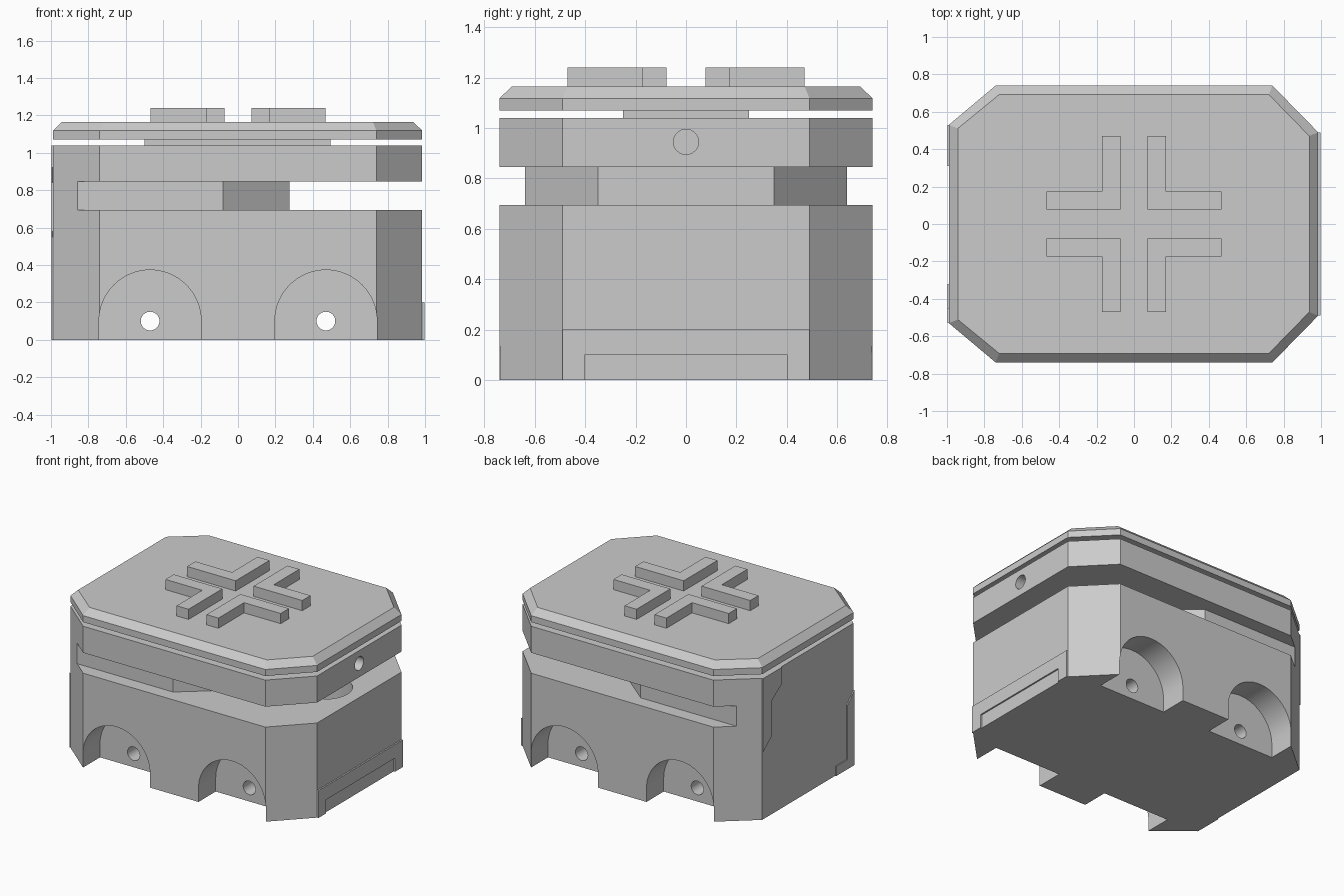
import bpy, bmesh, math
from mathutils import Matrix

cube = bpy.data.objects.get("Cube")
if cube:
    bpy.data.objects.remove(cube, do_unlink=True)

GREY = 0.6
mat = bpy.data.materials.new("plain grey")
mat.use_nodes = True
mat.diffuse_color = (GREY, GREY, GREY, 1)
mat.node_tree.nodes["Principled BSDF"].inputs["Base Color"].default_value = (GREY, GREY, GREY, 1)

# (a, b, depth) -> world, for prisms extruded along each axis
AXES = {
    "z": lambda a, b, d: (a, b, d),
    "y": lambda a, b, d: (a, d, b),
    "x": lambda a, b, d: (d, a, b),
}


def prism(name, pts, lo, hi, axis="z", top=None):
    """Extrude a profile between two depths, optionally to a different end profile."""
    bm = bmesh.new()
    place = AXES[axis]
    start = [bm.verts.new(place(a, b, lo)) for a, b in pts]
    end = [bm.verts.new(place(a, b, hi)) for a, b in (top or pts)]
    bm.faces.new(start)
    bm.faces.new(end)
    for i in range(len(pts)):
        j = (i + 1) % len(pts)
        bm.faces.new((start[i], start[j], end[j], end[i]))
    bmesh.ops.recalc_face_normals(bm, faces=bm.faces)
    me = bpy.data.meshes.new(name)
    bm.to_mesh(me)
    bm.free()
    me.materials.append(mat)
    ob = bpy.data.objects.new(name, me)
    bpy.context.collection.objects.link(ob)
    return ob


def rect(a0, a1, b0, b1):
    return [(a0, b0), (a1, b0), (a1, b1), (a0, b1)]


def arc(a, b, r, sweep=2 * math.pi, n=32):
    count = n if sweep > 6 else n + 1
    return [(a + r * math.cos(sweep * i / n), b + r * math.sin(sweep * i / n)) for i in range(count)]


def octagon(left, right, inset=0.0):
    """Corner-cut plan, with slightly different cuts at each end."""
    k = inset * 0.4
    half = [(right - inset, 0.49 - k), (0.74 - k, 0.74 - inset),
            (-0.74 + k, 0.74 - inset), (-left + inset, 0.53 - k)]
    return half + [(x, -y) for x, y in reversed(half)]


def cut(ob, cutters):
    for c in cutters:
        m = ob.modifiers.new("cut", "BOOLEAN")
        m.operation, m.solver, m.object = "DIFFERENCE", "EXACT", c
    bpy.context.view_layer.update()
    me = bpy.data.meshes.new_from_object(ob.evaluated_get(bpy.context.evaluated_depsgraph_get()))
    ob.modifiers.clear()
    ob.data = me
    for c in cutters:
        bpy.data.objects.remove(c, do_unlink=True)
    me.shade_smooth()
    me.set_sharp_from_angle(angle=math.radians(25))


# Hull, with the open slit that leaves a narrower core and a solid rear spine
hull = prism("hull", octagon(0.99, 0.985), 0, 1.04)
core = [(-1.2, 0.64), (-0.08, 0.64), (0.275, 0.35)]
slit = core + [(x, -y) for x, y in reversed(core)] + [(-1.2, -1), (1.2, -1), (1.2, 1), (-1.2, 1)]
cutters = [prism("slit_cutter", slit, 0.695, 0.845)]

# Wheel arches and axle holes
for x in (-0.47, 0.47):
    profile = arc(x, 0.1, 0.273, math.pi) + [(x - 0.273, -0.1), (x + 0.273, -0.1)]
    for s in (-1, 1):
        cutters.append(prism("arch_cutter", profile, *sorted((s * 0.54, s * 0.9)), "y"))
    cutters.append(prism("axle_cutter", arc(x, 0.1, 0.05), -1, 1, "y"))

# Round end hole and round socket in the lower deck
cutters.append(prism("end_hole_cutter", arc(0, 0.945, 0.05), 0.75, 1.2, "x"))
cutters.append(prism("socket_cutter", arc(0.7, 0, 0.19), 0.45, 0.75))
cut(hull, cutters)

# Thin end bumper with a low slot
prism("bumper", [(-0.49, 0), (-0.4, 0), (-0.4, 0.1), (0.4, 0.1), (0.4, 0),
                 (0.49, 0), (0.49, 0.2), (-0.49, 0.2)], 0.984, 0.996, "x")

# Thin corner panels on the other end
prism("upper_end_panel", [(0.53, 1.04), (0.31, 1.04), (0.31, 0.92), (0.43, 0.84),
                          (0.43, 0.58), (0.53, 0.5)], -0.998, -0.989, "x")
prism("lower_end_panel", [(-0.53, 0), (-0.32, 0), (-0.32, 0.07), (-0.45, 0.07),
                          (-0.45, 0.47), (-0.53, 0.55)], -0.998, -0.989, "x")

# Roof: spacer plate, lid and bevelled lid top
prism("lid_spacer", rect(-0.5, 0.495, -0.25, 0.25), 1.04, 1.07)
prism("lid", octagon(0.99, 0.985), 1.07, 1.118)
prism("lid_bevel", octagon(0.99, 0.985), 1.118, 1.165, top=octagon(0.99, 0.985, 0.048))

# Four raised corner brackets
bracket = [(0.073, 0.077), (0.468, 0.077), (0.468, 0.173), (0.17, 0.173), (0.17, 0.47), (0.073, 0.47)]
for sx in (-1, 1):
    for sy in (-1, 1):
        prism("roof_bracket", [(sx * x, sy * y) for x, y in bracket], 1.165, 1.24)
